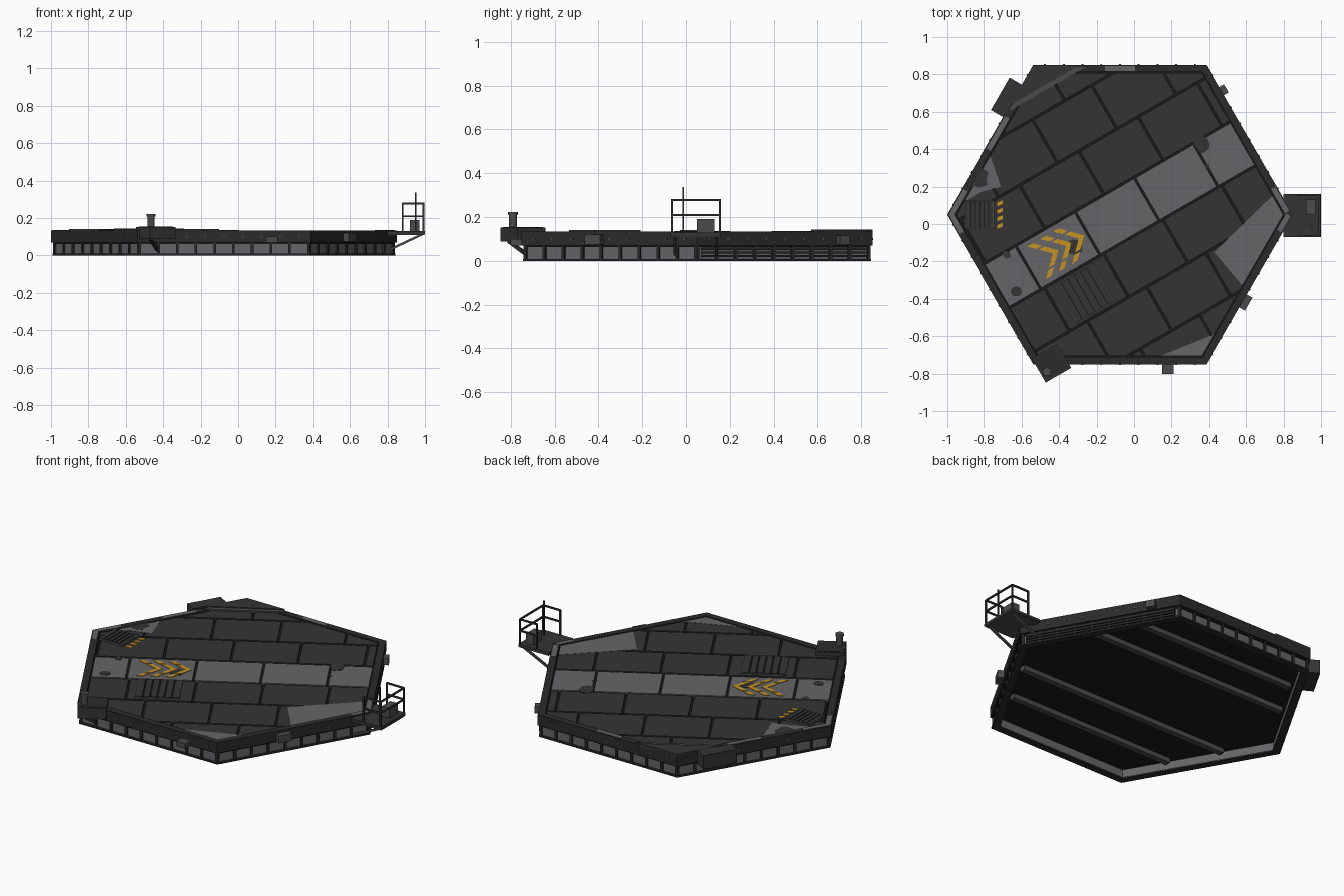
import bpy, bmesh, math, random
from mathutils import Vector, Matrix

if "Cube" in bpy.data.objects:
    bpy.data.objects.remove(bpy.data.objects["Cube"])

random.seed(4)
CX, CY, AP = -0.075, 0.05, 0.801          # hexagon centre and apothem
R30 = math.radians(30)


def mat(name, r, g, b):
    m = bpy.data.materials.new(name)
    m.diffuse_color = (r, g, b, 1)
    m.use_nodes = True
    m.node_tree.nodes["Principled BSDF"].inputs["Base Color"].default_value = m.diffuse_color
    return m


DARK = mat("dark_plate", .034, .034, .034)
RIM = mat("rim_charcoal", .024, .024, .024)
LIGHT = mat("worn_grey", .13, .13, .137)
MID = mat("mid_grey", .07, .07, .072)
BLACK = mat("black_gap", .010, .010, .010)
YELLOW = mat("marking_yellow", .56, .29, .017)


def make(name, m, build):
    bm = bmesh.new()
    build(bm)
    bmesh.ops.recalc_face_normals(bm, faces=bm.faces)
    me = bpy.data.meshes.new(name)
    bm.to_mesh(me)
    bm.free()
    me.materials.append(m)
    o = bpy.data.objects.new(name, me)
    bpy.context.collection.objects.link(o)
    return o


def box(bm, loc, size, rot=0):
    bmesh.ops.create_cube(bm, size=1, matrix=Matrix.Translation(loc)
                          @ Matrix.Rotation(rot, 4, 'Z') @ Matrix.Diagonal((*size, 1)))


def bar(bm, p, q, w):
    p, q = Vector(p), Vector(q)
    d = q - p
    bmesh.ops.create_cube(bm, size=1, matrix=Matrix.Translation((p + q) / 2)
                          @ d.to_track_quat('Z', 'Y').to_matrix().to_4x4()
                          @ Matrix.Diagonal((w, w, d.length, 1)))


def prism(bm, pts, z0, z1):
    if len(pts) < 3:
        return
    a = [bm.verts.new((x, y, z0)) for x, y in pts]
    b = [bm.verts.new((x, y, z1)) for x, y in pts]
    bm.faces.new(a[::-1])
    bm.faces.new(b)
    for i in range(len(a)):
        j = (i + 1) % len(a)
        bm.faces.new((a[i], a[j], b[j], b[i]))


def hexpts(ap):
    r = ap / math.cos(R30)
    return [(CX + r * math.cos(2 * R30 * k), CY + r * math.sin(2 * R30 * k)) for k in range(6)]


def ring(bm, outer, inner, z0, z1):
    o, i = hexpts(outer), hexpts(inner)
    for k in range(6):
        j = (k + 1) % 6
        prism(bm, [o[k], o[j], i[j], i[k]], z0, z1)


def clip(pts, ap):
    """Cut a convex polygon to the hexagon."""
    for k in range(6):
        a = R30 + 2 * R30 * k
        d = lambda p: (p[0] - CX) * math.cos(a) + (p[1] - CY) * math.sin(a) - ap
        out = []
        for p, q in zip(pts, pts[1:] + pts[:1]):
            dp, dq = d(p), d(q)
            if dp <= 0:
                out.append(p)
            if dp * dq < 0:
                t = dp / (dp - dq)
                out.append((p[0] + t * (q[0] - p[0]), p[1] + t * (q[1] - p[1])))
        pts = out
    return pts


def uv(u, v):
    """Deck plating frame, turned 30 degrees."""
    c, s = math.cos(R30), math.sin(R30)
    return (CX + u * c - v * s, CY + u * s + v * c)


def edge(k, t, out):
    """Point on side k: t along the side, out from the rim face."""
    a = R30 + 2 * R30 * k
    r = AP + out
    return (CX + r * math.cos(a) - t * math.sin(a), CY + r * math.sin(a) + t * math.cos(a)), a


def rect(u0, u1, v0, v1):
    return [uv(u0, v0), uv(u1, v0), uv(u1, v1), uv(u0, v1)]


# Hull: underside, skirt, lip and rim
make("deck_core", BLACK, lambda bm: prism(bm, hexpts(.775), .055, .118))
make("skirt", LIGHT, lambda bm: ring(bm, .782, .755, .006, .072))
make("bottom_lip", RIM, lambda bm: ring(bm, .795, .752, 0, .009))
make("rim", RIM, lambda bm: ring(bm, AP, .762, .07, .134))
make("rim_lower_band", BLACK, lambda bm: ring(bm, .79, .77, .062, .0705))


def posts(bm):
    for k in range(6):
        for i in range(10):
            (x, y), a = edge(k, -.45 + i * .1, -.016)
            box(bm, (x, y, .038), (.014, .014, .064), a)
make("skirt_posts", RIM, posts)


def bolts(bm):
    for k in range(6):
        for i in range(9):
            (x, y), a = edge(k, -.4 + i * .1, .001)
            box(bm, (x, y, .1), (.006, .01, .01), a)
make("rim_bolts", MID, bolts)


def side_pipes(bm):
    for z in (.022, .038, .054):
        p, q = edge(0, -.43, -.01)[0], edge(0, .43, -.01)[0]
        bar(bm, (*p, z), (*q, z), .011)
make("side_pipes", RIM, side_pipes)


def beams(bm):
    for y in (.59, .36, -.19, -.46):
        half = (AP - abs(y - CY) * .5) / math.cos(R30) - .08
        box(bm, (CX, y, .042), (2 * half, .035, .03))
make("underside_beams", MID, beams)

# Deck plating in rows, with a lighter central lane
ROWS = [(-.94, -.675), (-.675, -.405), (-.405, -.135), (-.135, .135),
        (.135, .405), (.405, .675), (.675, .785)]
SHIFT = [.1, -.07, -.18, -.2, -.02, -.15, .05]


def plates(lane):
    def build(bm):
        for i, (v0, v1) in enumerate(ROWS):
            if (i == 3) != lane:
                continue
            for n in range(-4, 5):
                u = SHIFT[i] + n * .365
                prism(bm, clip(rect(u + .006, u + .359, v0 + .006, v1 - .006), .757), .116, .13)
    return build
make("deck_plates", DARK, plates(False))
make("lane_plates", LIGHT, plates(True))
make("corner_cover", DARK, lambda bm: prism(bm, clip(rect(-.5, .5, .8, .95), AP), .12, .143))
make("corner_cover_trim", MID, lambda bm: prism(bm, clip(rect(-.5, .5, .775, .8), .79), .12, .138))


# Worn bare patches on plates and rim
def worn(bm):
    for pts in ([(.43, -.15), (.64, -.4), (.83, .05), (.77, .18)],
                [(-.97, .08), (-.82, .17), (-.71, .2), (-.78, .4)],
                [(.13, -.71), (.38, -.72), (.5, -.55), (.4, -.6)]):
        prism(bm, clip(pts, .757), .129, .1312)
    for k, t, ln in ((2, .38, .16), (2, -.05, .2), (3, -.4, .12), (5, .4, .1),
                     (0, -.36, .15), (1, .0, .16), (4, -.4, .06)):
        (x, y), a = edge(k, t, -.02)
        box(bm, (x, y, .134), (.026, ln, .003), a)
make("worn_patches", LIGHT, worn)


def stains(bm):
    for x, y, r in ((.36, .43, .05), (.39, .31, .013), (-.63, -.36, .034), (-.68, -.16, .024),
                    (-.83, .24, .06), (-.32, -.12, .05)):
        pts = [(x + r * random.uniform(.7, 1.1) * math.cos(i * math.pi / 5),
                y + r * random.uniform(.7, 1.1) * math.sin(i * math.pi / 5)) for i in range(10)]
        prism(bm, pts, .13, .132)
make("dark_stains", DARK, stains)


# Yellow chevrons and dashes
def chevrons(bm):
    for tip in (-.22, -.3, -.38):
        for s in (1, -1):
            for a, b in ((0, .055), (.065, .1)):
                prism(bm, [uv(tip - a, s * a), uv(tip - b, s * b),
                           uv(tip - b - .034, s * b), uv(tip - a - .034, s * a)], .13, .133)
    for i in range(4):
        y = -.025 + i * .04
        prism(bm, [(-.73, y), (-.7, y + .012), (-.7, y + .032), (-.73, y + .02)], .13, .133)
make("yellow_markings", YELLOW, chevrons)

# Two slatted hatches
h2 = uv(-.375, -.27)
for name, (hx, hy), s, rot in (("left_hatch", (-.825, .05), .15, 0), ("lane_hatch", h2, .235, R30)):
    make(name + "_base", BLACK, lambda bm: box(bm, (hx, hy, .131), (s, s, .008), rot))

    def slats(bm):
        for i in range(6):
            d = (i - 2.5) * s / 6
            box(bm, (hx + d * math.cos(rot), hy + d * math.sin(rot), .137),
                (s / 6 - .006, s * .94, .008), rot)
    make(name + "_slats", DARK, slats)

    def frame(bm):
        for q in range(4):
            a = rot + q * math.pi / 2
            box(bm, (hx + s / 2 * math.cos(a), hy + s / 2 * math.sin(a), .134), (.006, s, .012), a)
    make(name + "_frame", MID, frame)

# Side boxes hung on the rim
for name, k, t, w, d, z0, z1, m in (
        ("rear_right_box", 0, .30, .05, .03, .075, .115, MID),
        ("front_right_box", 5, -.07, .08, .035, .075, .12, MID),
        ("front_box", 4, .255, .06, .05, .07, .1, MID),
        ("rear_left_box", 2, -.24, .2, .075, .06, .142, DARK)):
    (x, y), a = edge(k, t, d / 2)
    make(name, m, lambda bm: box(bm, (x, y, (z0 + z1) / 2), (d, w, z1 - z0), a))

# Front-left corner platform with stub chimney
make("corner_platform", DARK, lambda bm: box(bm, (-.44, -.745, .12), (.157, .147, .065), R30))
make("corner_platform_top", RIM, lambda bm: box(bm, (-.44, -.745, .153), (.14, .13, .004), R30))
make("corner_brace", RIM, lambda bm: bar(bm, (-.47, -.81, .09), (-.43, -.73, .03), .016))


def chimney(bm):
    for r, z0, z1 in ((.019, .15, .22), (.023, .208, .222)):
        bmesh.ops.create_cone(bm, cap_ends=True, segments=12, radius1=r, radius2=r, depth=z1 - z0,
                              matrix=Matrix.Translation((-.465, -.79, (z0 + z1) / 2)))
make("chimney", MID, chimney)

# Right-hand balcony
make("balcony_floor", DARK, lambda bm: box(bm, (.9, .045, .122), (.2, .23, .016)))
make("balcony_edge", MID, lambda bm: box(bm, (.9, .045, .112), (.194, .22, .006)))


def railing(bm):
    y0, y1, x0, x1 = -.065, .155, .88, .992
    for x in (x0, x1):
        for y in (y0, y1):
            bar(bm, (x, y, .12), (x, y, .28), .009)
    for z in (.21, .278):
        bar(bm, (x1, y0, z), (x1, y1, z), .009)
        for y in (y0, y1):
            bar(bm, (x0, y, z), (x1, y, z), .009)
make("balcony_railing", DARK, railing)


def braces(bm):
    for y in (-.05, .14):
        bar(bm, (.985, y, .113), (.81, y, .03), .012)
make("balcony_braces", MID, braces)
make("balcony_locker", MID, lambda bm: box(bm, (.945, .09, .16), (.05, .08, .06)))
make("antenna", DARK, lambda bm: bar(bm, (.95, -.012, .13), (.95, -.012, .337), .007))
